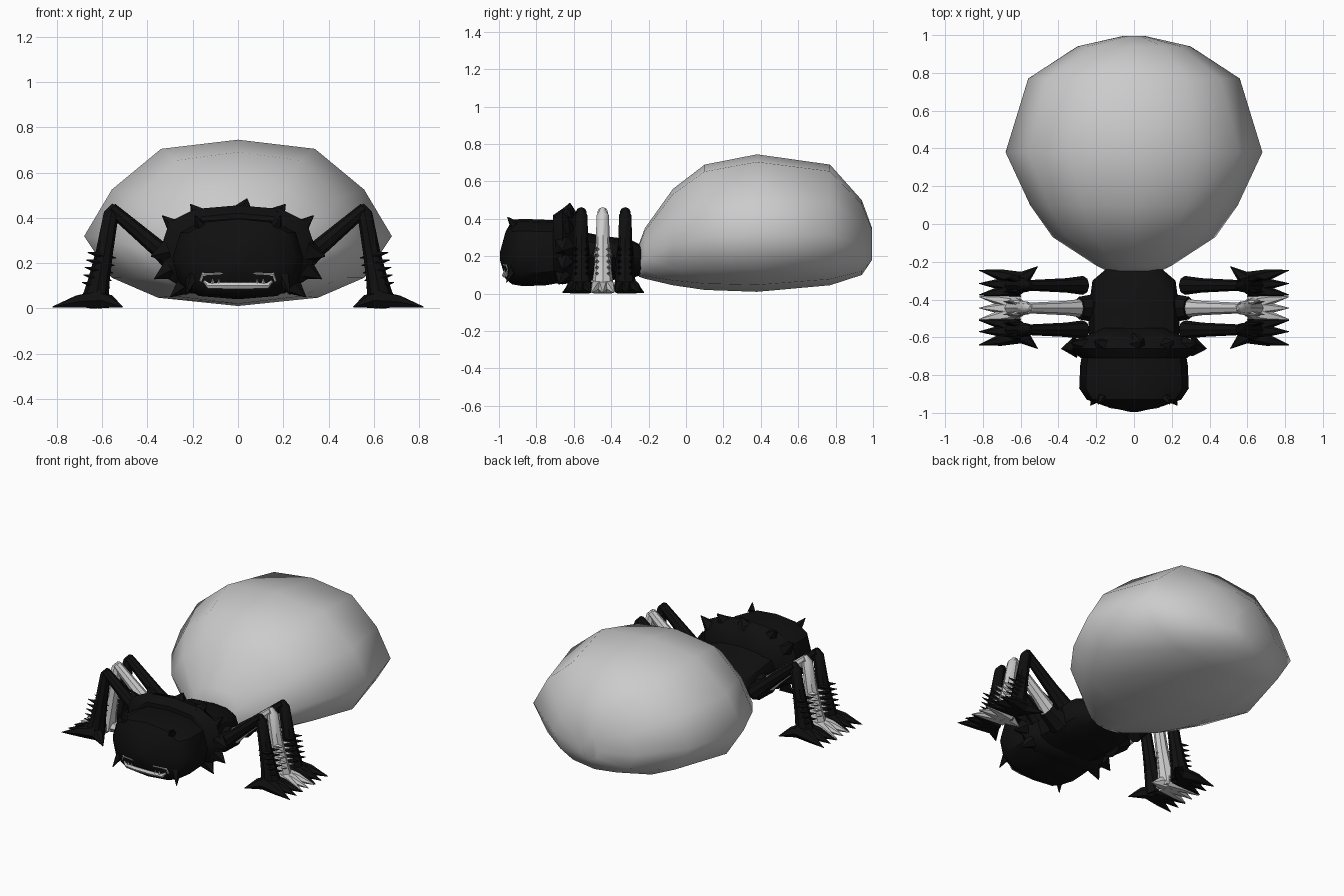
import bpy, bmesh, math
from mathutils import Vector

if "Cube" in bpy.data.objects:
    bpy.data.objects.remove(bpy.data.objects["Cube"])


def material(name, value):
    m = bpy.data.materials.new(name)
    m.use_nodes = True
    col = (value, value, value, 1)
    m.diffuse_color = col
    m.node_tree.nodes["Principled BSDF"].inputs["Base Color"].default_value = col
    return m


BLACK = material("shell black", 0.005)
PALE = material("pale grey", 0.6)


def finish(bm, name, mat, angle=40):
    for v in bm.verts:
        v.co.z = max(v.co.z, 0)
    bmesh.ops.recalc_face_normals(bm, faces=bm.faces)
    me = bpy.data.meshes.new(name)
    bm.to_mesh(me)
    bm.free()
    me.materials.append(mat)
    ob = bpy.data.objects.new(name, me)
    bpy.context.collection.objects.link(ob)
    bpy.ops.object.select_all(action='DESELECT')
    ob.select_set(True)
    bpy.context.view_layer.objects.active = ob
    bpy.ops.object.shade_smooth_by_angle(angle=math.radians(angle))
    return ob


def loft(bm, rings):
    """Skin a list of equal point rings and cap both ends."""
    rows = [[bm.verts.new(p) for p in r] for r in rings]
    n = len(rows[0])
    for a, b in zip(rows, rows[1:]):
        for i in range(n):
            j = (i + 1) % n
            bm.faces.new((a[i], a[j], b[j], b[i]))
    bm.faces.new(rows[0])
    bm.faces.new(rows[-1])


def limb(bm, pts, radii, sides=8):
    """Tapered tube through a path; a tiny last radius makes a spike."""
    pts = [Vector(p) for p in pts]
    rings = []
    for i, p in enumerate(pts):
        d = pts[min(i + 1, len(pts) - 1)] - pts[max(i - 1, 0)]
        q = d.to_track_quat('Z', 'Y')
        rings.append([p + q @ Vector((math.cos(t) * radii[i], math.sin(t) * radii[i], 0))
                      for t in (math.tau * k / sides for k in range(sides))])
    loft(bm, rings)


def spike(bm, a, b, r, sides=5):
    limb(bm, [a, b], [r, 0.002], sides)


def body(name, stations, half, mat, angle=40):
    """Loft along y; station = (y, half width, bottom, top)."""
    section = half + [(-x, z) for x, z in half[-2:0:-1]]
    bm = bmesh.new()
    loft(bm, [[(x * w, y, lo + z * (hi - lo)) for x, z in section]
              for y, w, lo, hi in stations])
    return finish(bm, name, mat, angle)


# Swollen abdomen
EGG = [(0, 1), (.5, .945), (.82, .7), (1, .42), (.82, .17), (.52, .05), (0, 0)]
body("abdomen", [(-.25, .14, .09, .27), (-.22, .2, .08, .35), (-.07, .43, .045, .56),
                 (.1, .55, .02, .69), (.38, .68, .01, .745), (.77, .56, .045, .69),
                 (.94, .3, .1, .5), (.995, .06, .18, .35)], EGG, PALE, 75)

# Thorax, collar and head
BOX = [(0, 1), (.55, .96), (.88, .82), (1, .5), (.9, .2), (.6, .04), (0, 0)]
body("thorax", [(-.24, .15, .1, .26), (-.3, .22, .08, .29), (-.45, .24, .07, .31),
                (-.6, .24, .07, .34)], BOX, BLACK)
body("collar", [(-.55, .18, .1, .36), (-.6, .26, .06, .44), (-.66, .345, .05, .455),
                (-.71, .28, .06, .42)], BOX, BLACK)
body("head", [(-.66, .27, .06, .39), (-.75, .285, .045, .395), (-.87, .29, .04, .4),
              (-.93, .25, .05, .395), (-.965, .15, .08, .33), (-.995, .02, .18, .22)],
     BOX, BLACK)

# Thorns around the collar, brow and jaw
bm = bmesh.new()
spike(bm, (.02, -.63, .42), (.04, -.62, .485), .06)
for s in (-1, 1):
    for a, b, r in [((.27, -.64, .35), (.335, -.63, .41), .045),
                    ((.17, -.64, .41), (.21, -.62, .46), .045),
                    ((.31, -.65, .25), (.385, -.66, .23), .06),
                    ((.3, -.65, .17), (.37, -.66, .13), .05),
                    ((.24, -.66, .1), (.3, -.68, .05), .045),
                    ((.17, -.92, .37), (.19, -.955, .41), .025),
                    ((.2, -.92, .14), (.23, -.96, .06), .03)]:
        spike(bm, (a[0] * s, *a[1:]), (b[0] * s, *b[1:]), r)
finish(bm, "thorns", BLACK)

# Mouth: thin upper lip, thicker lower lip, small teeth
bm = bmesh.new()
limb(bm, [(-.165, -.95, .12), (-.155, -.955, .15), (-.08, -.972, .155), (.08, -.972, .155),
          (.155, -.955, .15), (.165, -.95, .12)], [.006, .009, .009, .009, .009, .006], 6)
limb(bm, [(-.15, -.955, .12), (-.13, -.96, .1), (-.06, -.968, .1), (.06, -.968, .1),
          (.13, -.96, .1), (.15, -.955, .12)], [.006, .014, .016, .016, .014, .006], 6)
for k in range(-4, 5):
    spike(bm, (k * .028, -.968, .11), (k * .028, -.972, .13), .008, 4)
finish(bm, "mouth", PALE)


# Legs: thigh, shin with barbs, clawed foot
def leg(name, s, y, splay, mat):
    bm = bmesh.new()
    limb(bm, [(s * .27, y, .19), (s * .36, y, .27), (s * .56, y, .44)], [.05, .038, .028])
    limb(bm, [(s * .545, y, .458), (s * .56, y, .42), (s * .59, y, .25),
              (s * .615, y, .12), (s * .635, y, .02)], [.012, .033, .038, .048, .062])
    for k in range(5):
        z = .1 + k * .033
        x = .625 - (z - .1) * .2
        for dy in (-.025, .025):
            spike(bm, (s * x, y + dy, z), (s * (x + .065), y + dy * 1.4, z + .015), .016, 4)
        spike(bm, (s * x, y, z), (s * (x - .06), y, z - .01), .016, 4)
    toes = [.08 * splay, .01 * splay, -.05 * splay] if splay else [-.06, 0, .06]
    for dy in toes:
        limb(bm, [(s * .61, y + dy * .3, .035), (s * .71, y + dy * .7, .03),
                  (s * .82, y + dy, .006)], [.05, .03, .002], 6)
    limb(bm, [(s * .64, y, .035), (s * .57, y + splay * .05, .03),
              (s * .51, y + splay * .1, .006)], [.05, .032, .002], 6)
    finish(bm, name, mat)


for side, s in (("left", 1), ("right", -1)):
    leg("front_leg_" + side, s, -.56, -1, BLACK)
    leg("middle_leg_" + side, s, -.445, 0, PALE)
    leg("rear_leg_" + side, s, -.325, 1, BLACK)
    # Dark hip socket around the middle leg
    bm = bmesh.new()
    limb(bm, [(s * .18, -.445, .15), (s * .29, -.445, .21)], [.08, .06])
    finish(bm, "hip_" + side, BLACK)
